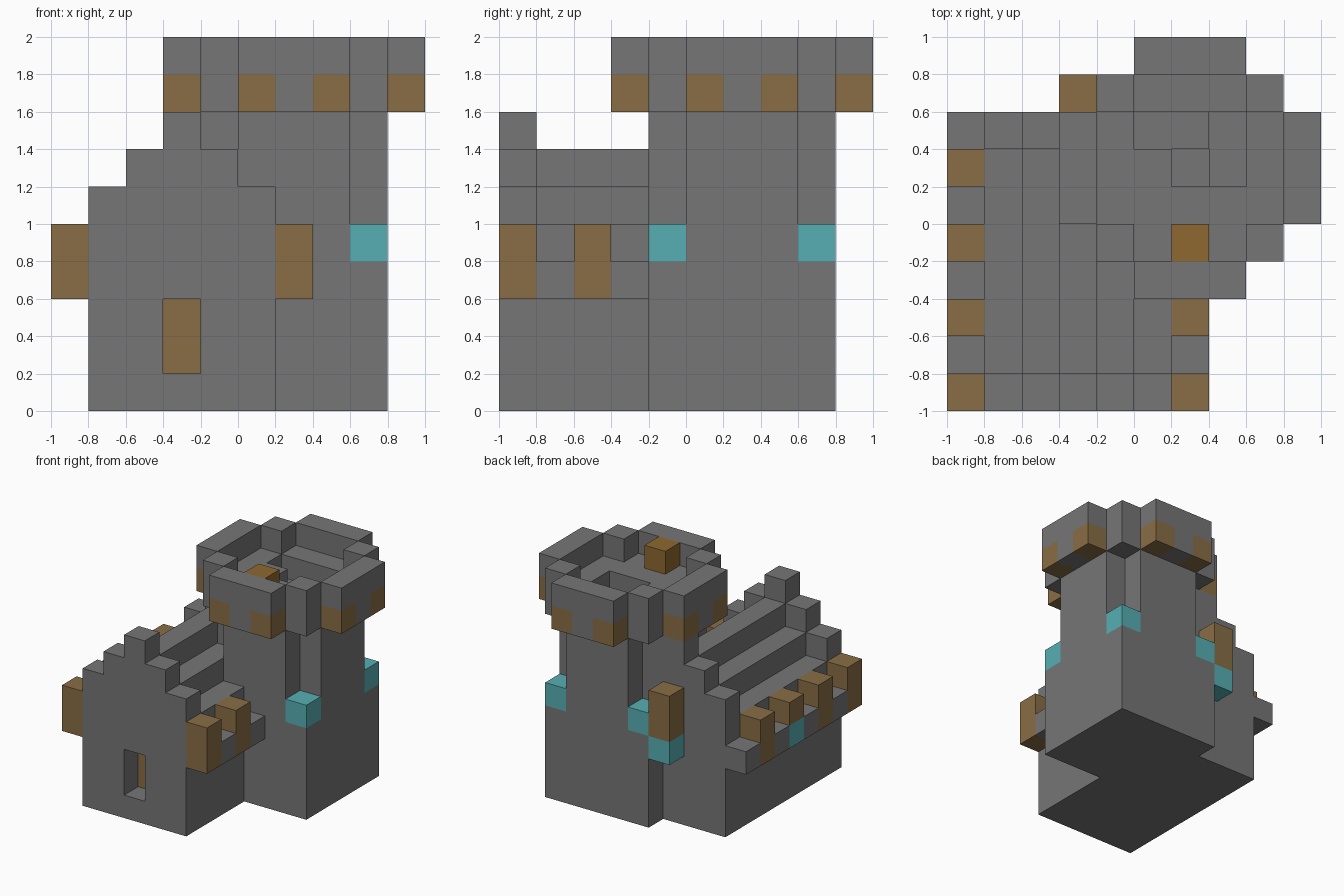
import bpy
import bmesh
from mathutils import Vector

UNIT = 0.2  # one block
OFFSET = Vector((-1, -1, 0))

if "Cube" in bpy.data.objects:
    bpy.data.objects.remove(bpy.data.objects["Cube"], do_unlink=True)


def material(name, rgb):
    m = bpy.data.materials.new(name)
    m.use_nodes = True
    color = (*rgb, 1)
    m.diffuse_color = color
    m.node_tree.nodes["Principled BSDF"].inputs["Base Color"].default_value = color
    return m


STONE = material("grey stone", (0.18, 0.18, 0.18))
TIMBER = material("timber brown", (0.25, 0.155, 0.06))
CHEST = material("chest brown", (0.275, 0.14, 0.03))
TEAL = material("teal", (0.095, 0.43, 0.455))


def finish(name, bm, mat):
    bmesh.ops.recalc_face_normals(bm, faces=bm.faces)
    for v in bm.verts:
        v.co = v.co * UNIT + OFFSET
    mesh = bpy.data.meshes.new(name)
    bm.to_mesh(mesh)
    bm.free()
    mesh.materials.append(mat)
    bpy.context.collection.objects.link(bpy.data.objects.new(name, mesh))


def prism(name, outline, direction, mat):
    """Extrude a closed outline given in block units."""
    bm = bmesh.new()
    face = bm.faces.new([bm.verts.new(p) for p in outline])
    made = bmesh.ops.extrude_face_region(bm, geom=[face], use_keep_orig=True)
    verts = [g for g in made["geom"] if isinstance(g, bmesh.types.BMVert)]
    bmesh.ops.translate(bm, verts=verts, vec=direction)
    finish(name, bm, mat)


def box(name, x, y, z, mat=STONE):
    """Box from (low, high) ranges in block units."""
    outline = [(x[0], y[0], z[0]), (x[1], y[0], z[0]), (x[1], y[1], z[0]), (x[0], y[1], z[0])]
    prism(name, outline, (0, 0, z[1] - z[0]), mat)


def block(name, x, y, z, mat, tall=1):
    box(name, (x, x + 1), (y, y + 1), (z, z + tall), mat)


def stepped_wall(name, y0, y1, base, eave):
    """Stepped gable profile rising one block per column to the ridge."""
    pts = [(6, base), (1, base)]
    for i, rise in enumerate((0, 1, 2, 1, 0)):
        pts += [(1 + i, eave + rise), (2 + i, eave + rise)]
    prism(name, [(x, y0, z) for x, z in pts], (0, y1 - y0, 0), STONE)


# House: roofed hall, gables and the wall around the doorway
stepped_wall("hall_roof", 1, 7, 0, 5)
stepped_wall("back_gable", 7, 8, 0, 6)
stepped_wall("front_gable", 0, 1, 3, 6)
box("door_sill", (1, 6), (0, 1), (0, 1))
box("door_jamb_right", (1, 3), (0, 1), (1, 3))
box("door_jamb_left", (4, 6), (0, 1), (1, 3))
box("door", (3, 4), (0.96, 1), (1, 3), TIMBER)

# Eaves: alternating timber posts and low stone blocks
for side, x, length in (("right", 0, 8), ("left", 6, 4)):
    for y in range(length):
        if y % 2:
            block(f"{side}_eave_{y}", x, y, 3, STONE)
        elif y == 4:
            block("eave_lamp", x, y, 3, TEAL)
            block(f"{side}_post_{y}", x, y, 4, TIMBER)
        else:
            block(f"{side}_post_{y}", x, y, 3, TIMBER, 2)

# Back post above its lamp
block("back_lamp", 3, 8, 3, TEAL)
block("back_post", 3, 8, 4, TIMBER, 2)

# Tower: square base, notched shaft
box("tower_base", (4, 9), (4, 9), (0, 4))
shaft = [(5, 4), (8, 4), (8, 5), (9, 5), (9, 8), (8, 8),
         (8, 9), (5, 9), (5, 8), (4, 8), (4, 5), (5, 5)]
prism("tower_shaft", [(x, y, 4) for x, y in shaft], (0, 0, 2), STONE)

# Upper shaft and floor, left open around the stairwell
for i, (x, y) in enumerate([((5, 8), (4, 5)), ((4, 9), (5, 6)), ((4, 5), (6, 8)),
                            ((8, 9), (6, 8)), ((5, 6), (6, 7)), ((5, 8), (8, 9))]):
    box(f"tower_top_{i}", x, y, (6, 9))
box("upper_stair", (5, 7), (7, 8), (6, 8))
box("middle_stair", (7, 8), (6, 8), (6, 7))


# Parapet: four walls with timber end brackets, lamps and corner posts
def turned(name, x, y, z, quarter, mat=STONE):
    c = 6.5
    for _ in range(quarter):
        x, y = (2 * c - y[1], 2 * c - y[0]), x
    box(f"{name}_{quarter}", x, y, z, mat)


for q in range(4):
    turned("parapet", (5, 8), (3, 4), (9, 10), q)
    turned("parapet_middle", (6, 7), (3, 4), (8, 9), q)
    turned("bracket_a", (5, 6), (3, 4), (8, 9), q, TIMBER)
    turned("bracket_b", (7, 8), (3, 4), (8, 9), q, TIMBER)
    turned("corner_post", (4, 5), (4, 5), (8, 10), q)
    turned("corner_lamp", (4, 5), (4, 5), (4, 5), q, TEAL)

# Chest on the tower floor
block("chest", 6, 4, 9, CHEST)
